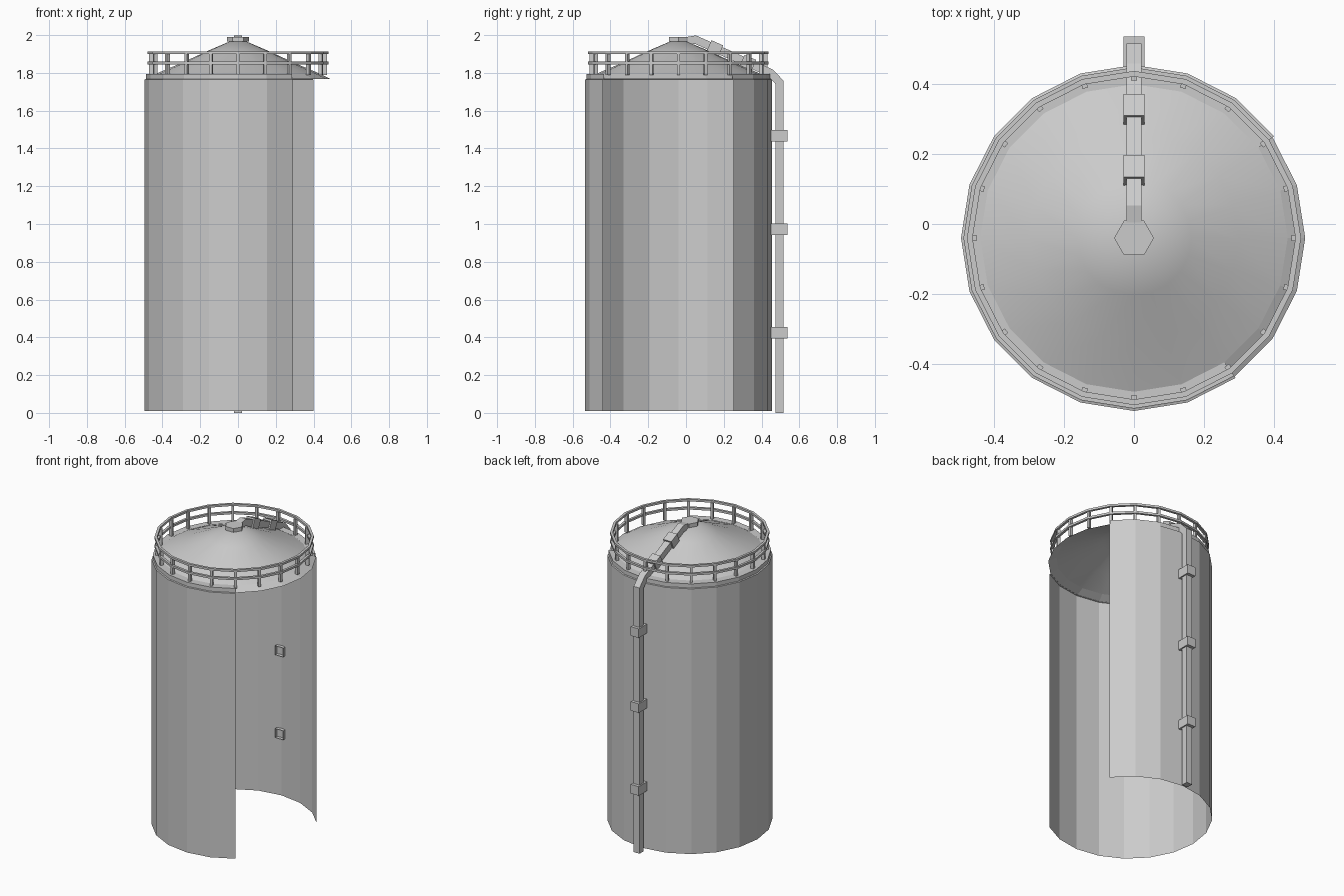
import bpy, bmesh, math
from mathutils import Matrix, Vector

if "Cube" in bpy.data.objects:
    bpy.data.objects.remove(bpy.data.objects["Cube"])

CY = -0.04          # tank axis offset in y
N = 20              # sides of the tank
STEP = 2 * math.pi / N


def finish(name, bm, smooth=False):
    bmesh.ops.recalc_face_normals(bm, faces=bm.faces)
    me = bpy.data.meshes.new(name)
    bm.to_mesh(me)
    bm.free()
    for p in me.polygons:
        p.use_smooth = smooth
    ob = bpy.data.objects.new(name, me)
    bpy.context.collection.objects.link(ob)
    return ob


def lathe(name, profile, first=0, last=N, closed=False, smooth=False):
    """Revolve (radius, z) points round the tank axis from side first to side last."""
    bm = bmesh.new()
    rows = []
    for i in range(first, last + 1):
        a = i * STEP
        rows.append([bm.verts.new((r * math.cos(a), CY + r * math.sin(a), z))
                     for r, z in profile])
    n = len(profile)
    for a, b in zip(rows, rows[1:]):
        for j in range(n if closed else n - 1):
            k = (j + 1) % n
            bm.faces.new((a[j], b[j], b[k], a[k]))
    bmesh.ops.remove_doubles(bm, verts=bm.verts, dist=0.0001)
    return finish(name, bm, smooth)


def add_box(bm, size, matrix):
    return bmesh.ops.create_cube(bm, size=1, matrix=matrix @ Matrix.Diagonal((*size, 1)))


def bracket(name, y, z, tilt, depth_in, depth_out, length):
    """Box shell round the pipe, open towards the tank; local +y is outwards."""
    bm = bmesh.new()
    m = Matrix.Translation((0, y, z)) @ Matrix.Rotation(tilt, 4, 'X')
    mid = Matrix.Translation((0, (depth_out - depth_in) / 2, 0))
    add_box(bm, (0.06, depth_in + depth_out, length), m @ mid)
    bm.normal_update()
    inward = m.to_3x3() @ Vector((0, -1, 0))
    back = [f for f in bm.faces if f.normal.dot(inward) > 0.9]
    bmesh.ops.delete(bm, geom=back, context='FACES_ONLY')
    finish(name, bm)


# tank wall, open for a quarter turn on the right
lathe("tank_wall", [(0.495, 0.01), (0.495, 1.765)], 2, 17)

# sloping eave all round and the skirt over the closed part
lathe("roof_eave", [(0.49, 1.767), (0.44, 1.793)])
lathe("eave_skirt", [(0.495, 1.765), (0.488, 1.767), (0.488, 1.795), (0.44, 1.795)], 2, 17)

# shallow conical roof
lathe("roof_cone", [(0.44, 1.793), (0.30, 1.852), (0.164, 1.915), (0.0, 1.985)], smooth=True)

# hexagonal cap
bm = bmesh.new()
bmesh.ops.create_cone(bm, cap_ends=True, segments=6, radius1=0.057, radius2=0.057, depth=0.025,
                      matrix=Matrix.Translation((0, CY, 1.978)) @ Matrix.Rotation(math.pi / 2, 4, 'Z'))
hexagon_turn = min(abs(v.co.y - CY) for v in bm.verts)
if hexagon_turn > 0.01:   # points of the hexagon lie along x
    bmesh.ops.rotate(bm, verts=bm.verts, cent=(0, CY, 0), matrix=Matrix.Rotation(math.pi / 6, 3, 'Z'))
finish("roof_cap", bm)

# guard rails
for name, z in (("top_rail", 1.906), ("middle_rail", 1.852)):
    lathe(name, [(0.462, z - 0.007), (0.478, z - 0.007), (0.478, z + 0.007), (0.462, z + 0.007)],
          closed=True)

# rail posts at every corner
bm = bmesh.new()
for i in range(N):
    m = (Matrix.Translation((0, CY, 0)) @ Matrix.Rotation(i * STEP, 4, 'Z')
         @ Matrix.Translation((0.461, 0, 1.845)))
    add_box(bm, (0.02, 0.016, 0.115), m)
finish("rail_posts", bm)

# square fill pipe: up the back wall, over the eave and along the roof
path = [Vector(p) for p in ((0.495, 0), (0.495, 1.75), (0.447, 1.80), (0.05, 1.976), (0.0, 1.968))]
H = 0.0215
bm = bmesh.new()
rings = []
for i, p in enumerate(path):
    d1 = (p - path[i - 1]).normalized() if i else (path[1] - p).normalized()
    d2 = (path[i + 1] - p).normalized() if i + 1 < len(path) else d1
    t = (d1 + d2).normalized()
    off = Vector((t.y, -t.x)) * (H / t.dot(d1))
    rings.append([bm.verts.new((x, p.x + s * off.x, p.y + s * off.y))
                  for x, s in ((-H, -1), (H, -1), (H, 1), (-H, 1))])
for a, b in zip(rings, rings[1:]):
    for j in range(4):
        k = (j + 1) % 4
        bm.faces.new((a[j], a[k], b[k], b[j]))
bm.faces.new(rings[0])
bm.faces.new(rings[-1])
finish("fill_pipe", bm)

# pipe brackets on the wall and on the roof
for i, z in enumerate((0.424, 0.972, 1.468)):
    bracket(f"wall_bracket_{i + 1}", 0.495, z, 0, 0.065, 0.042, 0.06)
slope = math.atan2(0.176, 0.397)
for i, (y, z) in enumerate(((0.328, 1.853), (0.153, 1.930))):
    bracket(f"roof_bracket_{i + 1}", y, z, math.pi / 2 - slope, 0.055, 0.032, 0.068)
